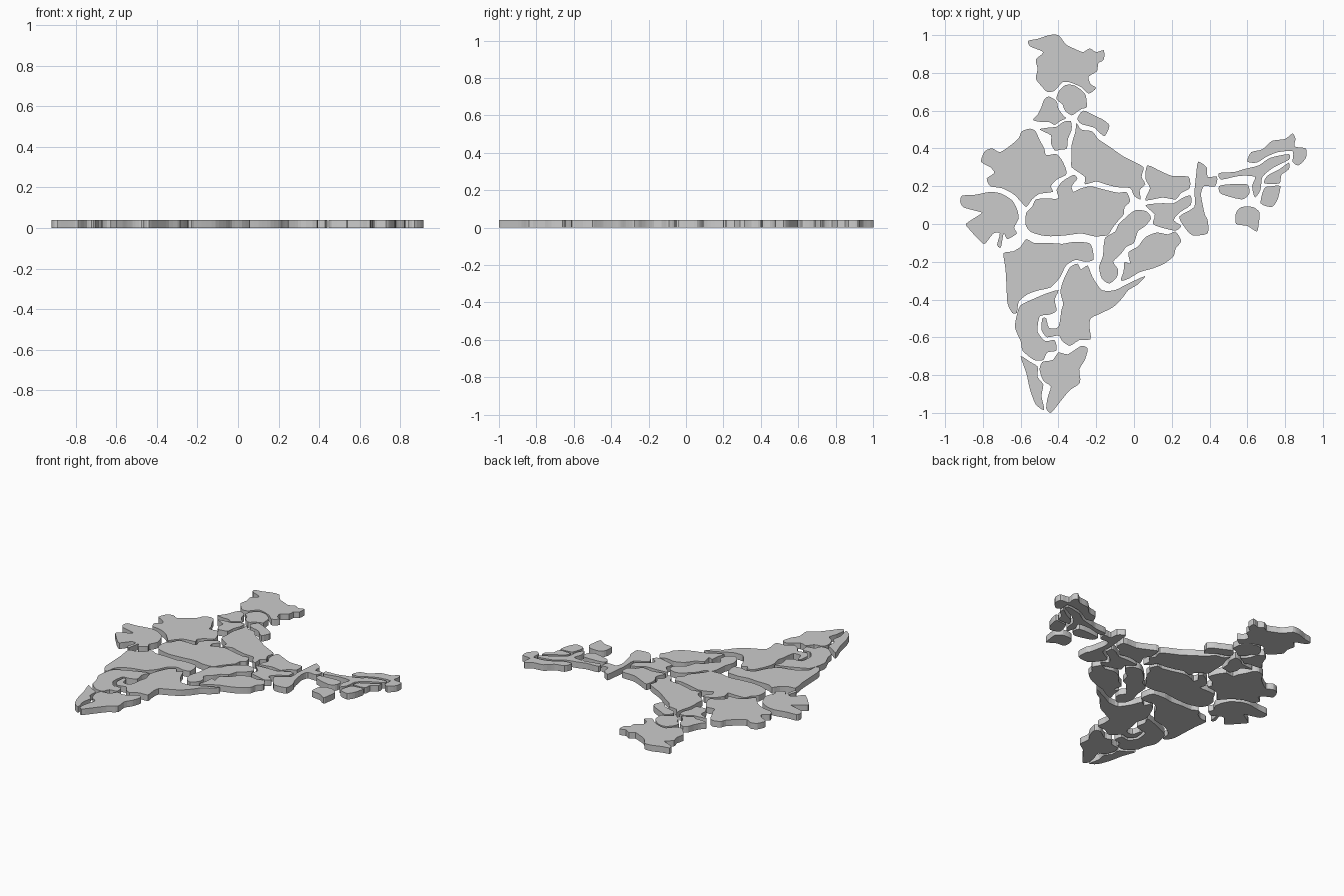
import bpy, bmesh
from mathutils import Vector

THICK = 0.04


def rounded(pts, steps=3):
    """Closed Catmull-Rom outline through the given points (hundredths of a unit)."""
    p = [Vector((pts[i] / 100, pts[i + 1] / 100, 0)) for i in range(0, len(pts), 2)]
    n, out = len(p), []
    for i in range(n):
        a, b, c, d = p[i - 1], p[i], p[(i + 1) % n], p[(i + 2) % n]
        m, k = (c - a) * 0.35, (d - b) * 0.35
        for s in range(steps):
            t = s / steps
            out.append(b * (2*t**3 - 3*t**2 + 1) + m * (t**3 - 2*t**2 + t)
                       + c * (3*t**2 - 2*t**3) + k * (t**3 - t**2))
    return out


def plate(name, *pts):
    """Flat puzzle plate: outline face extruded upwards."""
    bm = bmesh.new()
    face = bm.faces.new([bm.verts.new(v) for v in rounded(pts)])
    ext = bmesh.ops.extrude_face_region(bm, geom=[face], use_keep_orig=True)
    for v in ext["geom"]:
        if isinstance(v, bmesh.types.BMVert):
            v.co.z = THICK
    bmesh.ops.recalc_face_normals(bm, faces=bm.faces)
    bmesh.ops.triangulate(bm, faces=[f for f in bm.faces if len(f.verts) > 4])
    me = bpy.data.meshes.new(name)
    bm.to_mesh(me)
    bm.free()
    bpy.context.collection.objects.link(bpy.data.objects.new(name, me))


# northern tip
plate("north_tip_plate", -56, 97, -51, 98, -45, 100, -40, 100, -36, 95, -32, 93, -27, 91,
      -23.5, 93, -20, 91, -16, 92, -16, 87, -19, 85, -19.5, 81, -24, 78, -23, 74, -20, 72,
      -24, 69, -28, 72.5, -34, 75, -38, 75, -42, 70.5, -46, 70, -49, 73, -52, 77, -51, 82,
      -52, 87, -48, 91, -55, 94)
plate("north_hill_plate", -40, 70, -36.5, 73.5, -32, 73.5, -28, 71, -25.5, 68, -25, 62,
      -27.5, 61, -30, 59.5, -33, 57.5, -36.5, 60, -38, 63.5, -41, 66)
plate("north_west_plate", -45, 67.5, -41, 65, -40, 61, -37.5, 57.5, -36, 56, -39, 54.5,
      -42, 52.5, -45, 54, -49, 54, -53.5, 55, -51, 58, -49, 62, -47.5, 66)
plate("north_middle_plate", -50, 50, -45.5, 51, -41, 51.5, -37.5, 54, -33.5, 54.5, -33, 50,
      -35, 45, -35.5, 40, -38, 39.5, -42, 39, -44, 43, -44, 47)
plate("north_east_hill_plate", -27, 60, -23, 58.5, -20, 57, -16, 55, -13, 52, -15.5, 46.5,
      -19, 49, -21, 51, -28, 53, -30, 56)

# central belt
plate("central_plain_plate", -30.5, 53.5, -28, 50, -22, 49, -19, 45, -13, 41, -6, 36, 0, 33,
      5, 30, 4, 25, 6, 21, 3, 18, 3.5, 13, 0, 15, -2, 19, -9, 19.5, -15, 21, -20, 22.5,
      -26, 21, -26, 25, -33, 30, -33, 35, -33, 42, -31, 49)
plate("desert_plate", -59.5, 49, -55, 50.5, -52, 49, -50, 44.5, -47.5, 40, -46.5, 36.5,
      -41, 37, -38, 33.5, -36, 29, -36, 26, -41, 23.5, -44, 20, -43, 17, -50, 16, -54, 13,
      -57, 9, -60, 12, -64, 16, -70, 19, -76, 20, -78, 24, -74, 27, -76, 30, -81, 33,
      -79, 38.5, -75, 40, -71, 38, -65.5, 41.5, -61, 45.5)
plate("west_peninsula_plate", -91, 15, -84, 15.5, -76, 17, -70, 16, -64.5, 12.5, -62, 8,
      -61, 3, -63.5, -2, -62, -5, -67, -8, -69, -5, -70.5, -12.5, -72.5, -11, -71, -5,
      -74.5, -5, -79, -10.5, -82.5, -8, -87, -3, -89, 0, -84, 3.5, -80.5, 6, -86, 7.5,
      -90.5, 9, -92, 12)
plate("central_plate", -57, 6, -54, 9, -52, 13, -46, 13.5, -40, 13.5, -41, 18, -38, 22.5,
      -32, 26, -30, 24, -33, 20, -32, 17, -29, 18.5, -23, 20, -15, 18, -8, 16.5, -4, 17,
      -2, 12, -5, 9, -5.5, 5, -9, 1, -12, -3, -14, -6, -21, -6.5, -28, -5, -36, -6,
      -44, -6.5, -49, -6, -55, -4, -57.5, 0)
plate("west_coast_plate", -69, -15.5, -64, -14.5, -60, -12, -57, -8, -53, -10, -45, -10,
      -38, -10.5, -32, -9.5, -24, -10, -22, -13, -21.5, -19, -26, -20, -31, -19, -36, -22,
      -39, -28, -44, -33.5, -50, -35, -56, -37, -61, -41, -62, -47, -64.5, -47, -67, -42,
      -67.5, -33, -68, -24)
plate("central_east_plate", -1.5, 6, 2, 7.5, 7, 6.5, 9, 3, 6, -1, 2, -4, 0, -10, -4, -12,
      -7, -16, -11, -20, -8.5, -24, -9, -28, -13, -31.5, -17, -29, -18.5, -23, -16.5, -17,
      -16, -11, -15, -7, -10, -4, -8, 0)
plate("east_coast_plate", 6, -7, 12, -4.5, 18, -5.5, 22, -4, 25, -9, 22, -13, 21, -17,
      16, -21, 10, -23.5, 3, -25.5, -3, -29, -7, -30, -5.5, -25, -5, -20, -2, -21, -3, -15,
      2, -12)

# southern triangle
plate("south_east_plate", -34, -23, -30, -21, -28, -24, -24.5, -22, -22, -28, -17, -35,
      -10, -35, -4, -32, 6, -27.5, 2, -32, -3, -35, -6, -39, -11, -44, -18, -47.5, -23, -50,
      -23.5, -55, -23, -61, -29, -61.5, -34, -64.5, -38, -62, -40, -59, -46, -60, -49, -56,
      -48.5, -50, -46.5, -50, -45, -55, -40, -54.5, -38.5, -46, -37.5, -42, -39, -36, -37.5, -30)
plate("south_west_plate", -62, -48, -60, -43, -54, -40, -47, -37, -40, -35, -42, -40,
      -41, -46, -45, -48, -50, -49, -51, -57, -47, -62, -42, -61.5, -41, -67, -46, -68,
      -48, -72, -53, -72, -59, -67, -60, -62, -63, -55)
plate("south_coast_strip", -60, -70, -55, -73, -51, -75.5, -51, -81, -48, -85, -49, -91,
      -47.5, -98.5, -52, -95.5, -55, -88, -57, -79)
plate("south_tip_plate", -50, -77, -48.5, -73, -43, -72, -40, -68, -35, -69, -28, -64.5,
      -24.5, -66, -26, -72, -29, -77, -28.5, -84, -34, -88, -39, -94, -44, -100, -46.5, -97.5,
      -45.5, -91, -44, -86, -48, -83)

# eastern group
plate("east_plain_plate", 7, 31, 13, 28.5, 20, 25.5, 29, 25, 29.5, 19, 25, 16.5, 22, 13,
      15, 14, 6, 12.5, 8.5, 19, 6, 24)
plate("east_plateau_plate", 6, 10, 15, 11, 21, 11, 26, 14, 30, 15, 30, 10, 24, 6, 21, 2,
      25, -1, 22, -3.5, 15, -2, 10, 0, 11, 5)
plate("east_delta_plate", 34, 33, 38.5, 30, 39, 25, 44, 25, 43, 20, 37, 20, 35.5, 16, 36, 12,
      37.5, 5, 39, 2, 39, -5, 31, -6, 27, -2, 24, 4, 32, 9, 32, 17, 33, 27)

# far north-eastern group
plate("river_valley_plate", 45, 27, 53, 27.5, 58, 29, 66, 31, 72, 35, 82, 37, 82, 34, 74, 30,
      68, 25, 67, 18, 64, 14, 62.5, 20, 64, 25, 56, 25.5, 46, 23.5)
plate("cloud_hill_plate", 45, 20, 50, 21, 60, 21, 61, 16, 57, 13, 46, 16)
plate("far_east_plate", 60, 33, 62, 38, 68, 39.5, 73, 44, 80, 45, 84, 48, 85.5, 45, 85, 41,
      91, 40, 91, 35, 87, 31, 84, 33, 84, 38.5, 76, 38, 70, 35.5, 65, 32.5)
plate("east_border_upper_plate", 69, 21.5, 70.5, 25.5, 77, 29, 82, 32.5, 82, 29, 78, 26,
      77, 21.5)
plate("east_border_lower_plate", 69, 19, 73, 20, 77.5, 20, 76, 13, 73, 9, 67, 11)
plate("east_border_south_plate", 54, 6, 57, 9, 63, 9, 66.5, 6, 66, 0, 65, -4, 60, -1, 54, 0)
